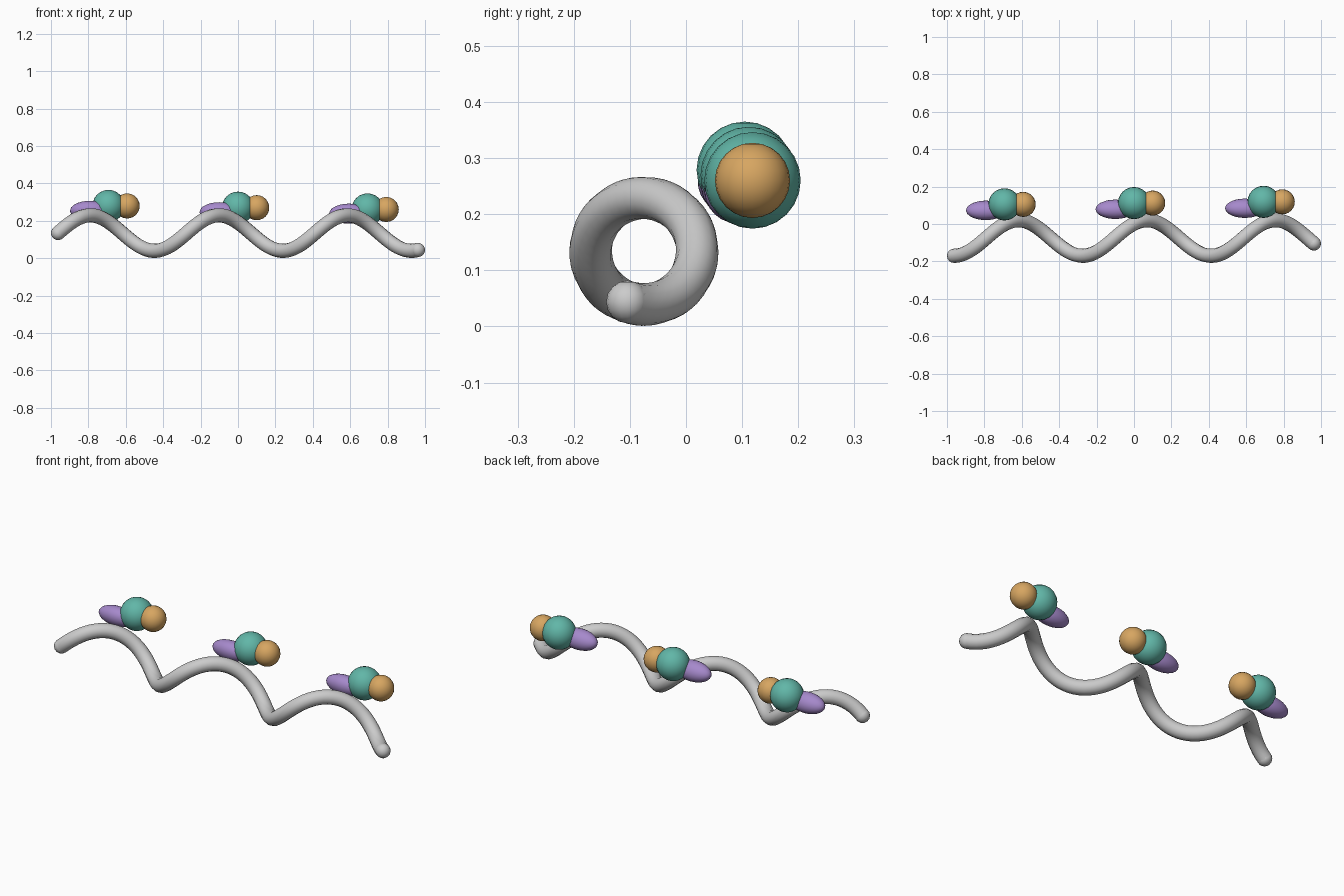
import bpy, math
from mathutils import Vector

if "Cube" in bpy.data.objects:
    bpy.data.objects.remove(bpy.data.objects["Cube"])

TURNS, LENGTH, COIL_R, TUBE_R = 2.8, 1.924, 0.095, 0.038
CY, CZ = -0.075, 0.134
MID_PHASE = math.radians(54)


def coil_point(t, radius):
    """Point at fraction t along the helix, at a given distance from its axis."""
    a = MID_PHASE + (t - 0.5) * TURNS * math.tau
    return Vector(((t - 0.5) * LENGTH, CY + radius * math.sin(a), CZ + radius * math.cos(a)))


def colour(name, rgb):
    mat = bpy.data.materials.new(name)
    mat.diffuse_color = (*rgb, 1)
    mat.use_nodes = True
    mat.node_tree.nodes["Principled BSDF"].inputs["Base Color"].default_value = mat.diffuse_color
    return mat


def ball(name, centre, scale, mat=None, roll=0, seg=24):
    bpy.ops.mesh.primitive_uv_sphere_add(segments=seg, ring_count=seg // 2, radius=1,
                                         location=centre, rotation=(roll, 0, 0))
    ob = bpy.context.object
    ob.name = name
    ob.scale = scale
    bpy.ops.object.shade_smooth()
    if mat:
        ob.data.materials.append(mat)
    return ob


green = colour("green", (0.12, 0.47, 0.39))
orange = colour("orange", (0.68, 0.38, 0.12))
purple = colour("purple", (0.38, 0.25, 0.60))

# Helical strand
curve = bpy.data.curves.new("strand", 'CURVE')
curve.dimensions = '3D'
curve.bevel_depth = TUBE_R
curve.bevel_resolution = 4
STEPS = 110
spline = curve.splines.new('POLY')
spline.points.add(STEPS)
for i, p in enumerate(spline.points):
    p.co = (*coil_point(i / STEPS, COIL_R), 1)
spline.use_smooth = True
strand = bpy.data.objects.new("strand", curve)
bpy.context.collection.objects.link(strand)
bpy.ops.object.select_all(action='DESELECT')
strand.select_set(True)
bpy.context.view_layer.objects.active = strand
bpy.ops.object.convert(target='MESH')

# Rounded strand ends
for name, t in (("strand_start", 0), ("strand_end", 1)):
    ball(name, coil_point(t, COIL_R), (TUBE_R,) * 3, seg=16)

# Three bead clusters, one per turn, sitting outside the coil
for i, t in enumerate((0.14, 0.5, 0.86), 1):
    roll = -(MID_PHASE + (t - 0.5) * TURNS * math.tau)
    core = coil_point(t, 0.231)
    ball(f"large_bead_{i}", core, (0.086,) * 3, green)
    ball(f"small_bead_{i}", core + Vector((0.1, 0, 0)), (0.067,) * 3, orange)
    ball(f"oval_bead_{i}", coil_point(t, 0.19) - Vector((0.1, 0, 0)),
         (0.106, 0.055, 0.05), purple, roll)
